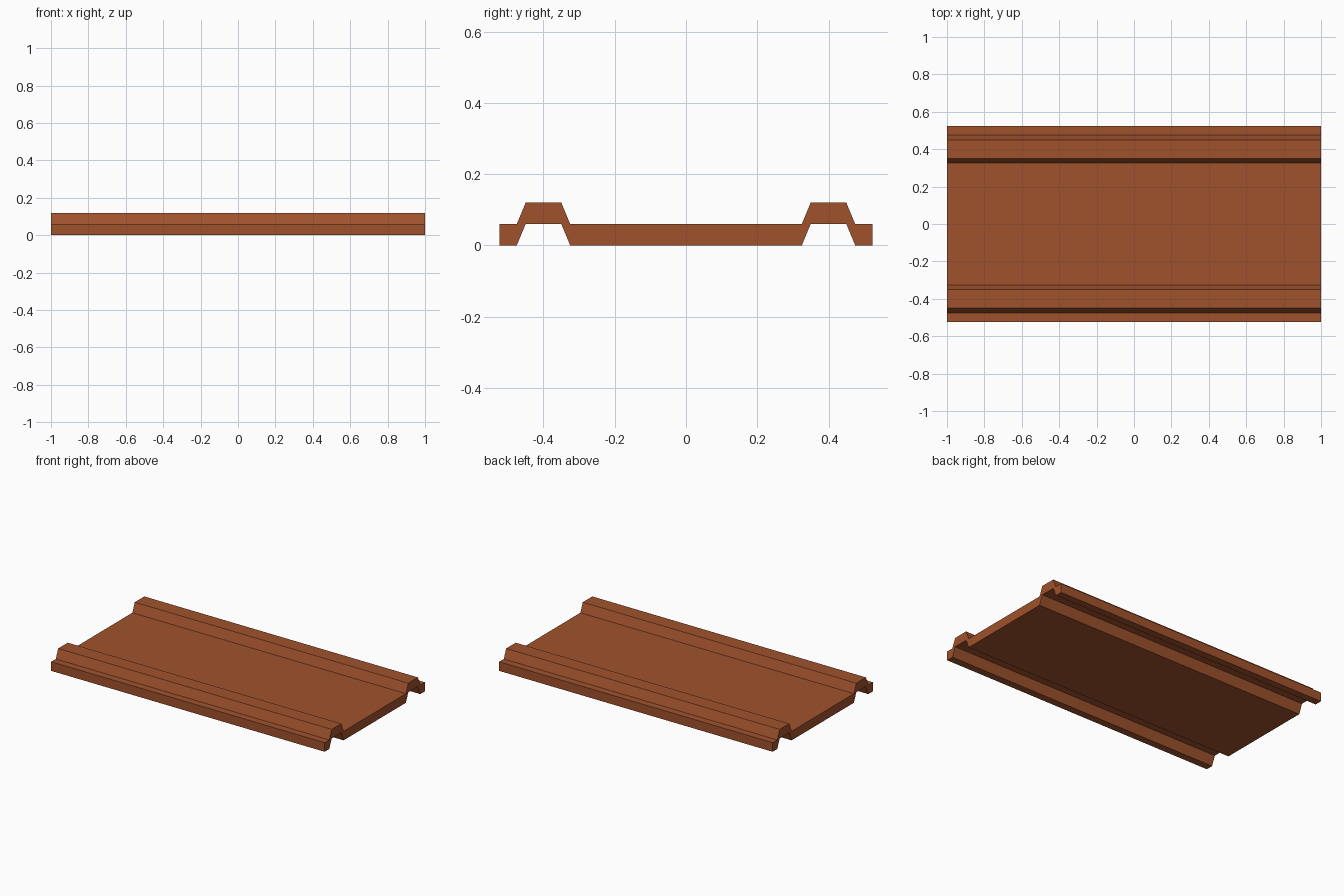
import bpy
import bmesh
from mathutils import Vector

cube = bpy.data.objects.get("Cube")
if cube:
    bpy.data.objects.remove(cube, do_unlink=True)

LENGTH = 2.0
THICKNESS = 0.06

# Rust brown sheet colour
rust = bpy.data.materials.new("rust_brown")
rust.use_nodes = True
colour = (0.352, 0.084, 0.026, 1.0)
rust.diffuse_color = colour
rust.node_tree.nodes["Principled BSDF"].inputs["Base Color"].default_value = colour

# Underside of one half, centre to outer edge: flat pan, raised rib, side lip
half = [(0.325, 0), (0.35, 0.06), (0.45, 0.06), (0.475, 0), (0.523, 0)]
under = [(-y, z) for y, z in reversed(half)] + half
upper = [(y, z + THICKNESS) for y, z in reversed(under)]

# Closed cross-section swept along the sheet
bm = bmesh.new()
section = bm.faces.new([bm.verts.new((-LENGTH / 2, y, z)) for y, z in under + upper])
sweep = bmesh.ops.extrude_face_region(bm, geom=[section], use_keep_orig=True)
ends = [g for g in sweep["geom"] if isinstance(g, bmesh.types.BMVert)]
bmesh.ops.translate(bm, verts=ends, vec=Vector((LENGTH, 0, 0)))
bmesh.ops.recalc_face_normals(bm, faces=bm.faces)

mesh = bpy.data.meshes.new("ribbed_panel")
bm.to_mesh(mesh)
bm.free()
mesh.materials.append(rust)
panel = bpy.data.objects.new("ribbed_panel", mesh)
bpy.context.collection.objects.link(panel)
